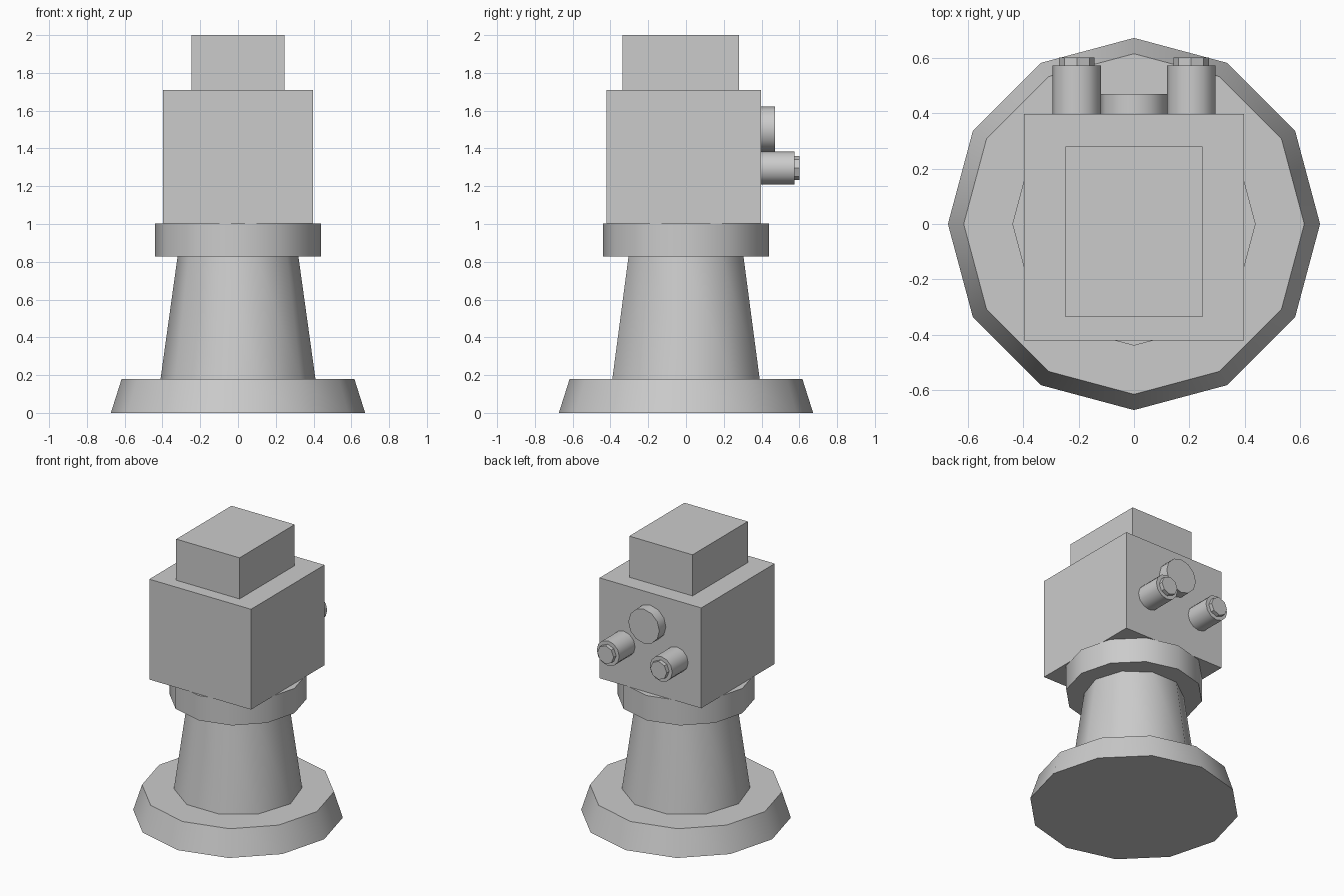
import bpy
import math

cube = bpy.data.objects.get("Cube")
if cube:
    bpy.data.objects.remove(cube, do_unlink=True)

# Single matte grey
grey = bpy.data.materials.new("light_grey")
grey.use_nodes = True
colour = (0.6, 0.6, 0.6, 1)
grey.diffuse_color = colour
bsdf = next(n for n in grey.node_tree.nodes if n.type == "BSDF_PRINCIPLED")
bsdf.inputs["Base Color"].default_value = colour


def finish(name):
    obj = bpy.context.object
    obj.name = name
    obj.data.materials.append(grey)
    return obj


def box(name, half_x, y0, y1, z0, z1):
    bpy.ops.mesh.primitive_cube_add(size=1, location=(0, (y0 + y1) / 2, (z0 + z1) / 2))
    obj = finish(name)
    obj.scale = (2 * half_x, y1 - y0, z1 - z0)
    bpy.ops.object.transform_apply(location=False, rotation=False, scale=True)


def drum(name, sides, r0, r1, start, end, x=0, z=None):
    """Upright frustum from start to end, or lying along y when z is given."""
    mid = (start + end) / 2
    lying = z is not None
    bpy.ops.mesh.primitive_cone_add(
        vertices=sides, radius1=r0, radius2=r1, depth=end - start,
        location=(x, mid, z) if lying else (0, 0, mid),
        rotation=(-math.pi / 2, 0, 0) if lying else (0, 0, math.pi / 2))
    finish(name)
    bpy.ops.object.shade_smooth_by_angle(angle=math.radians(40))


# Pedestal
drum("base", 12, 0.673, 0.616, 0, 0.18)
drum("column", 10, 0.41, 0.32, 0.18, 0.827)
drum("collar", 12, 0.44, 0.44, 0.827, 1.002)

# Housing and cap
box("housing", 0.397, -0.422, 0.397, 1.002, 1.71)
box("cap", 0.247, -0.336, 0.28, 1.71, 2)

# Rear fittings
drum("rear_disc", 12, 0.121, 0.121, 0.397, 0.47, 0, 1.502)
for side, x in (("left", 0.207), ("right", -0.207)):
    drum(side + "_port", 12, 0.088, 0.088, 0.397, 0.574, x, 1.296)
    drum(side + "_port_tip", 8, 0.064, 0.064, 0.574, 0.602, x, 1.296)
